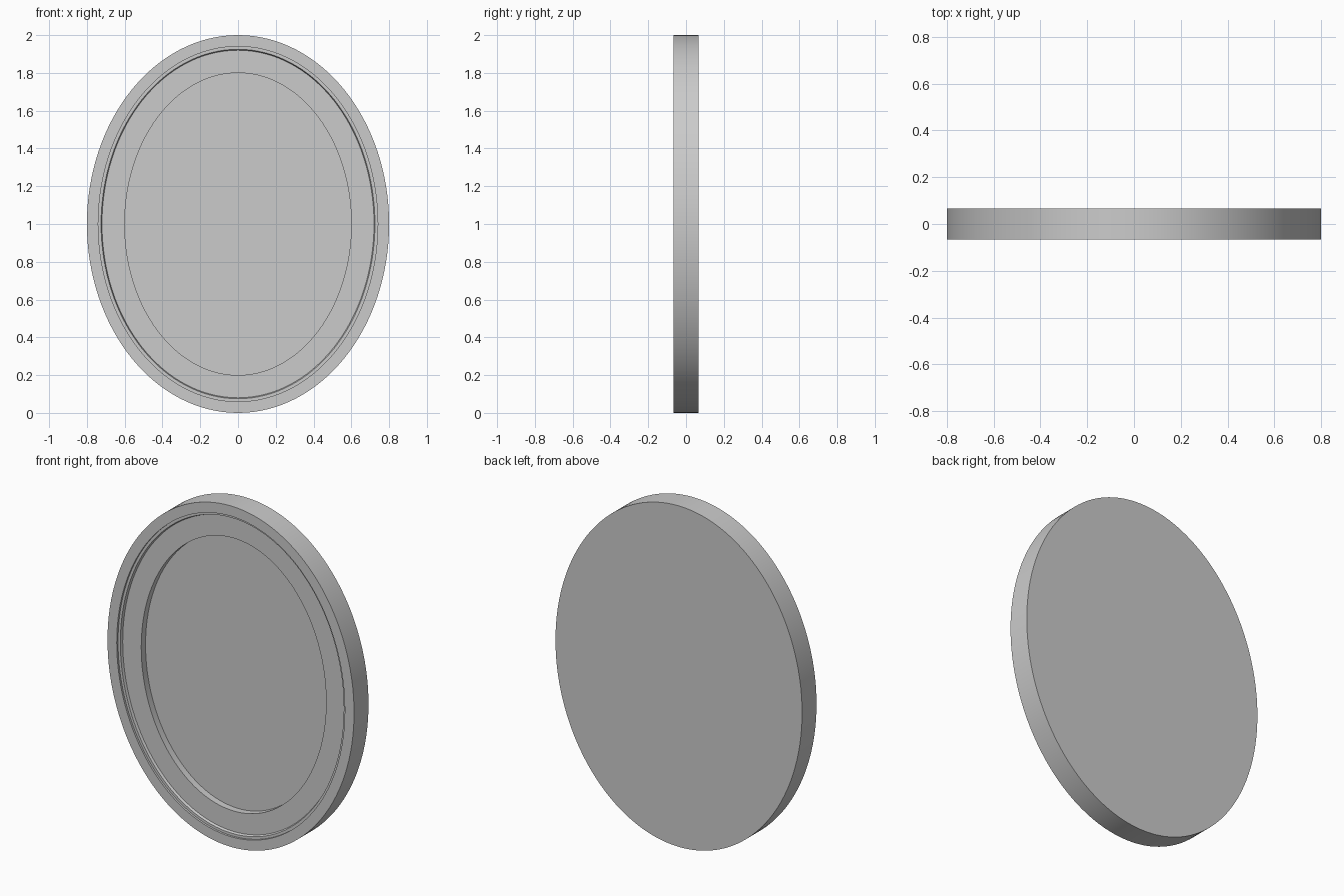
import bpy, bmesh, math

if "Cube" in bpy.data.objects:
    bpy.data.objects.remove(bpy.data.objects["Cube"])

SEG = 128
# (inset from outer ellipse, y): back rim, front rim, stepped moulding, flat ledge, recessed panel
PROFILE = [(0, 0.067), (0, -0.067), (0.06, -0.067), (0.06, -0.055), (0.075, -0.055),
           (0.08, -0.040), (0.10, -0.040), (0.125, -0.040), (0.20, -0.040), (0.20, 0.0)]


def oval_ring(bm, inset, y):
    ring = []
    for i in range(SEG):
        a = 2 * math.pi * i / SEG
        ring.append(bm.verts.new(((0.8 - inset) * math.cos(a), y, 1 + (1 - inset) * math.sin(a))))
    return ring


# Oval frame swept from the profile, closed by front panel and back plate
bm = bmesh.new()
rings = [oval_ring(bm, *p) for p in PROFILE]
for a, b in zip(rings, rings[1:]):
    for i in range(SEG):
        j = (i + 1) % SEG
        bm.faces.new((a[i], a[j], b[j], b[i]))
bm.faces.new(rings[0])
bm.faces.new(rings[-1])
bmesh.ops.recalc_face_normals(bm, faces=bm.faces)
mesh = bpy.data.meshes.new("oval_framed_panel")
bm.to_mesh(mesh)
bm.free()
obj = bpy.data.objects.new("oval_framed_panel", mesh)
bpy.context.collection.objects.link(obj)
bpy.context.view_layer.objects.active = obj
obj.select_set(True)
bpy.ops.object.shade_smooth_by_angle(angle=math.radians(30))
